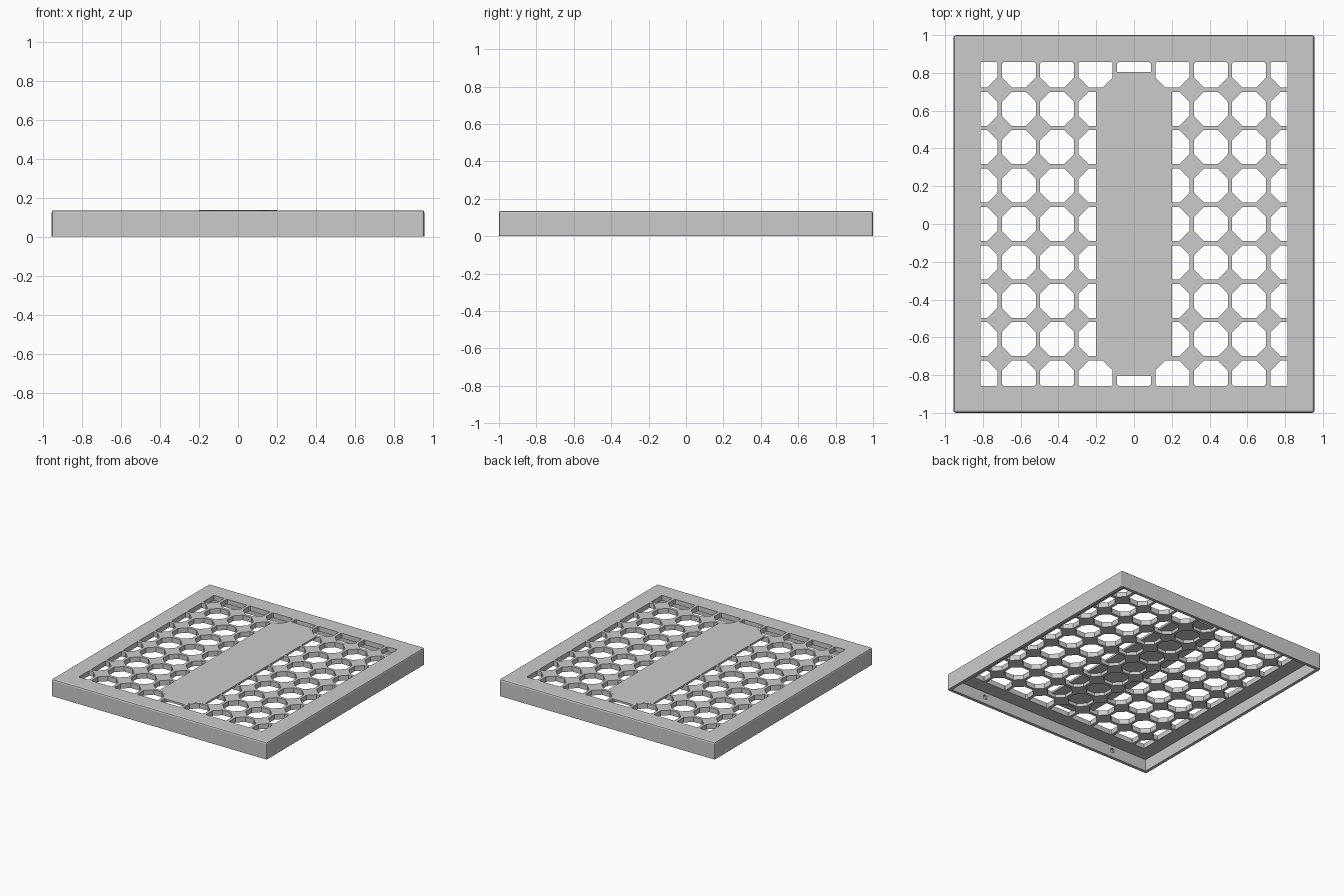
import bpy, bmesh, math
from mathutils import Matrix

if "Cube" in bpy.data.objects:
    bpy.data.objects.remove(bpy.data.objects["Cube"])

HX, HY, TOP = 0.955, 1.0, 0.135      # half width, half depth, height
WALL, SKIN = 0.025, 0.04             # rim wall and top panel thickness
PITCH, HOLE = 0.2033, 0.09           # lattice spacing and hole half width
WIN_X, WIN_Y = 0.813, 0.857          # half size of the perforated window

grey = bpy.data.materials.new("light_grey")
grey.use_nodes = True
grey.diffuse_color = (0.6, 0.6, 0.6, 1)
grey.node_tree.nodes["Principled BSDF"].inputs["Base Color"].default_value = (0.6, 0.6, 0.6, 1)


def finish(bm, name):
    bmesh.ops.recalc_face_normals(bm, faces=bm.faces)
    mesh = bpy.data.meshes.new(name)
    bm.to_mesh(mesh)
    bm.free()
    mesh.materials.append(grey)
    ob = bpy.data.objects.new(name, mesh)
    bpy.context.collection.objects.link(ob)
    return ob


def prism(bm, outline, z0, z1):
    low = [bm.verts.new((x, y, z0)) for x, y in outline]
    high = [bm.verts.new((x, y, z1)) for x, y in outline]
    bm.faces.new(low)
    bm.faces.new(high)
    n = len(outline)
    for i in range(n):
        j = (i + 1) % n
        bm.faces.new((low[i], low[j], high[j], high[i]))


def rectangle(hx, hy):
    return [(-hx, -hy), (hx, -hy), (hx, hy), (-hx, hy)]


def clip(outline, axis, limit, sign):
    """Keep the part of a convex outline where sign * coordinate <= limit."""
    kept = []
    for a, b in zip(outline, outline[1:] + outline[:1]):
        da, db = limit - sign * a[axis], limit - sign * b[axis]
        if da >= 0:
            kept.append(a)
        if da * db < 0:
            t = da / (da - db)
            kept.append((a[0] + t * (b[0] - a[0]), a[1] + t * (b[1] - a[1])))
    return kept


def octagon(cx, cy):
    r = HOLE / math.cos(math.pi / 8)
    angles = [math.pi * (2 * i + 1) / 8 for i in range(8)]
    return [(cx + r * math.cos(a), cy + r * math.sin(a)) for a in angles]


def cut(target, cutter):
    mod = target.modifiers.new(cutter.name, 'BOOLEAN')
    mod.operation = 'DIFFERENCE'
    mod.solver = 'EXACT'
    mod.object = cutter
    cutter.hide_render = True
    cutter.hide_viewport = True
    cutter.display_type = 'WIRE'


# Tray body with softened outer edges, all but the bottom
bm = bmesh.new()
prism(bm, rectangle(HX, HY), 0, TOP)
edges = [e for e in bm.edges if max(v.co.z for v in e.verts) > 0.01]
bmesh.ops.bevel(bm, geom=edges, offset=0.012, segments=2, profile=0.5, affect='EDGES')
panel = finish(bm, "grille_panel")

# Hollow underside
bm = bmesh.new()
prism(bm, rectangle(HX - WALL, HY - WALL), -0.1, TOP - SKIN)
cut(panel, finish(bm, "underside_cutter"))

# Lattice of octagonal holes, trimmed to the window
bm = bmesh.new()
for col in range(-4, 5):
    for row in range(-4, 5):
        shape = octagon(col * PITCH, row * PITCH)
        for sign in (-1, 1):
            shape = clip(shape, 0, WIN_X, sign)
            shape = clip(shape, 1, WIN_Y, sign)
        prism(bm, shape, TOP - SKIN - 0.03, TOP + 0.1)
cut(panel, finish(bm, "lattice_cutter"))

# Blind screw holes inside the front and back walls
bm = bmesh.new()
for x in (-0.61, 0.61):
    for side in (-1, 1):
        place = Matrix.Translation((x, side * (HY - WALL), 0.055)) @ Matrix.Rotation(math.pi / 2, 4, 'X')
        bmesh.ops.create_cone(bm, cap_ends=True, segments=16, radius1=0.018, radius2=0.018,
                              depth=0.03, matrix=place)
cut(panel, finish(bm, "screw_hole_cutter"))

# Solid centre strip closing the middle holes from above
quarter = [(0.2, 0.71), (0.16, 0.71), (0.1, 0.77), (0.1, 0.805)]
right = [(x, -y) for x, y in reversed(quarter)] + quarter
bm = bmesh.new()
prism(bm, right + [(-x, -y) for x, y in right], TOP - 0.015, TOP + 0.0005)
finish(bm, "centre_strip")
